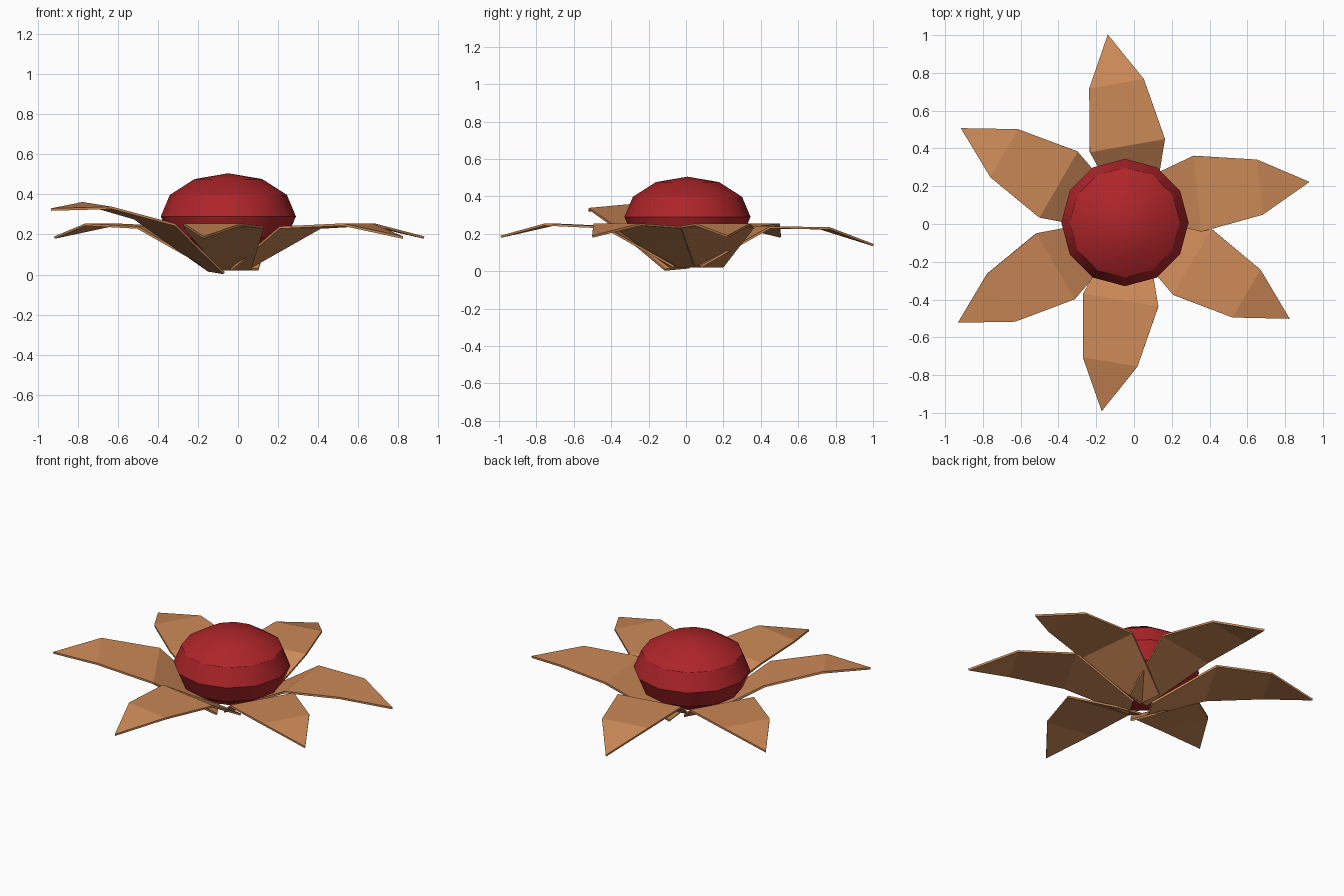
import bpy
import bmesh
from math import sin, cos, radians
from mathutils import Vector

cube = bpy.data.objects.get("Cube")
if cube:
    bpy.data.objects.remove(cube)


def make_material(name, colour):
    mat = bpy.data.materials.new(name)
    mat.use_nodes = True
    mat.diffuse_color = colour
    bsdf = mat.node_tree.nodes["Principled BSDF"]
    bsdf.inputs["Base Color"].default_value = colour
    bsdf.inputs["Roughness"].default_value = 0.8
    return mat


orange = make_material("petal orange", (0.60, 0.25, 0.095, 1))
red = make_material("centre red", (0.42, 0.018, 0.022, 1))

# Distance along the petal and half width at each fold; the tip is a point
FOLDS = [(0, 0.077), (0.357, 0.202), (0.69, 0.147)]
TIP = 0.955


def add_petal(name, base, angle, heights, roll=0):
    """Folded, pointed petal; heights are given at each fold and the tip."""
    a = radians(angle)
    out = Vector((cos(a), sin(a), 0))
    side = Vector((-sin(a), cos(a), 0))
    start = Vector((base[0], base[1], 0))
    bm = bmesh.new()

    def point(u, v, z):
        return bm.verts.new(start + out * u + side * v + Vector((0, 0, z + roll * v)))

    rows = [(point(u, -w, z), point(u, w, z)) for (u, w), z in zip(FOLDS, heights)]
    for low, high in zip(rows, rows[1:]):
        bm.faces.new((low[0], high[0], high[1], low[1]))
    bm.faces.new((rows[-1][0], point(TIP, 0, heights[-1]), rows[-1][1]))
    mesh = bpy.data.meshes.new(name)
    bm.to_mesh(mesh)
    bm.free()
    mesh.materials.append(orange)
    obj = bpy.data.objects.new(name, mesh)
    bpy.context.collection.objects.link(obj)
    thick = obj.modifiers.new("Thickness", "SOLIDIFY")
    thick.thickness = 0.012
    thick.offset = -1


# Five level petals, and one raised and slightly rolled
level = (0.03, 0.24, 0.255, 0.19)
add_petal("back_petal", (0.027, 0.063), 100, (0.03, 0.24, 0.235, 0.145))
add_petal("front_petal", (-0.01, -0.05), 260.3, level)
add_petal("back_left_petal", (-0.02, 0.123), 6, level)
add_petal("front_left_petal", (0, -0.02), -30.3, level)
add_petal("back_right_petal", (-0.09, 0.03), 150, level)
add_petal("front_right_petal", (-0.105, -0.045), 210, (0.018, 0.27, 0.35, 0.33), -0.08)

# Flattened round flower centre
bpy.ops.mesh.primitive_uv_sphere_add(segments=12, ring_count=6, radius=1,
                                     location=(-0.048, 0.008, 0.29))
centre = bpy.context.object
centre.name = "flower_centre"
centre.scale = (0.337, 0.337, 0.215)
centre.data.materials.append(red)
bpy.ops.object.transform_apply(location=False, rotation=False, scale=True)
bpy.ops.object.shade_smooth_by_angle(angle=radians(30))
